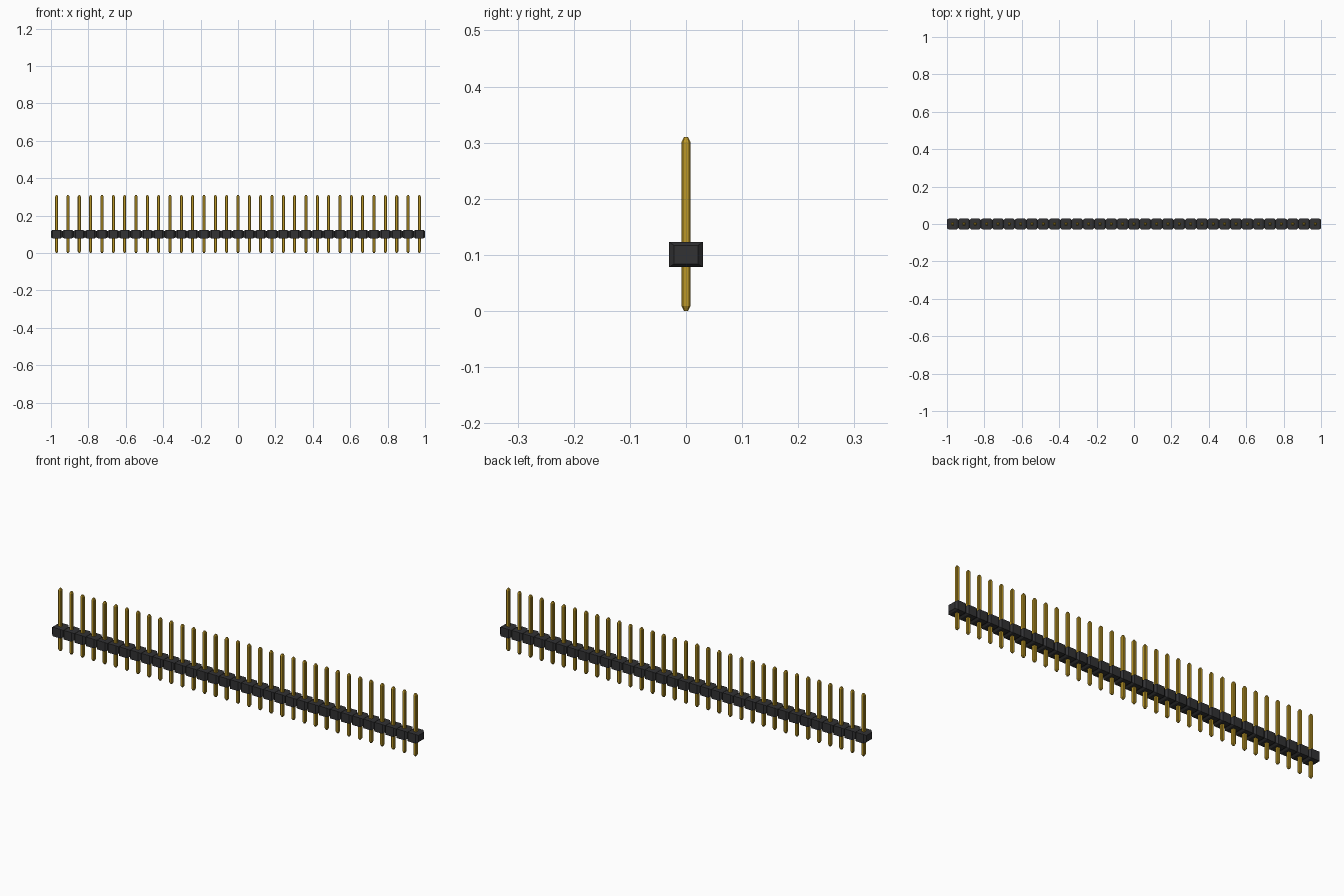
import bpy
import bmesh

cube = bpy.data.objects.get("Cube")
if cube:
    bpy.data.objects.remove(cube, do_unlink=True)

COUNT = 33
PITCH = 2.0 / COUNT


def make_material(name, color, roughness, metallic=0.0):
    mat = bpy.data.materials.new(name)
    mat.use_nodes = True
    mat.diffuse_color = color
    bsdf = mat.node_tree.nodes["Principled BSDF"]
    bsdf.inputs["Base Color"].default_value = color
    bsdf.inputs["Roughness"].default_value = roughness
    bsdf.inputs["Metallic"].default_value = metallic
    return mat


def loft(name, rings, mat):
    """Skin a stack of matching rings, cap both ends and repeat along x."""
    bm = bmesh.new()
    loops = [[bm.verts.new(p) for p in ring] for ring in rings]
    n = len(loops[0])
    for a, b in zip(loops, loops[1:]):
        for i in range(n):
            j = (i + 1) % n
            bm.faces.new((a[i], a[j], b[j], b[i]))
    bm.faces.new(loops[0][::-1])
    bm.faces.new(loops[-1])
    bmesh.ops.recalc_face_normals(bm, faces=bm.faces[:])
    mesh = bpy.data.meshes.new(name)
    bm.to_mesh(mesh)
    bm.free()
    mesh.materials.append(mat)
    obj = bpy.data.objects.new(name, mesh)
    bpy.context.collection.objects.link(obj)
    obj.location.x = -1 + PITCH / 2
    row = obj.modifiers.new("row", 'ARRAY')
    row.count = COUNT
    row.use_relative_offset = False
    row.use_constant_offset = True
    row.constant_offset_displace = (PITCH, 0, 0)
    return obj


black = make_material("black plastic", (0.032, 0.032, 0.034, 1), 0.6)
gold = make_material("gold metal", (0.50, 0.31, 0.02, 1), 0.4)


# Housing: block with tapered ends where neighbours meet
def housing_ring(x, half_y, half_z, mid_z=0.1005):
    return [(x, sy * half_y, mid_z + sz * half_z)
            for sy, sz in ((-1, -1), (1, -1), (1, 1), (-1, 1))]


END, TAPER = PITCH / 2, 0.009
loft("plastic_housing", [
    housing_ring(-END, 0.0215, 0.0165),
    housing_ring(-END + TAPER, 0.03, 0.0225),
    housing_ring(END - TAPER, 0.03, 0.0225),
    housing_ring(END, 0.0215, 0.0165),
], black)


# Pins: square bars with clipped corners and tapered tips
def pin_ring(z, half, clip):
    c = half - clip
    return [(x, y, z) for x, y in (
        (-c, -half), (c, -half), (half, -c), (half, c),
        (c, half), (-c, half), (-half, c), (-half, -c))]


loft("metal_pin", [
    pin_ring(0.0, 0.0035, 0.001),
    pin_ring(0.009, 0.0083, 0.003),
    pin_ring(0.301, 0.0083, 0.003),
    pin_ring(0.31, 0.0035, 0.001),
], gold)
